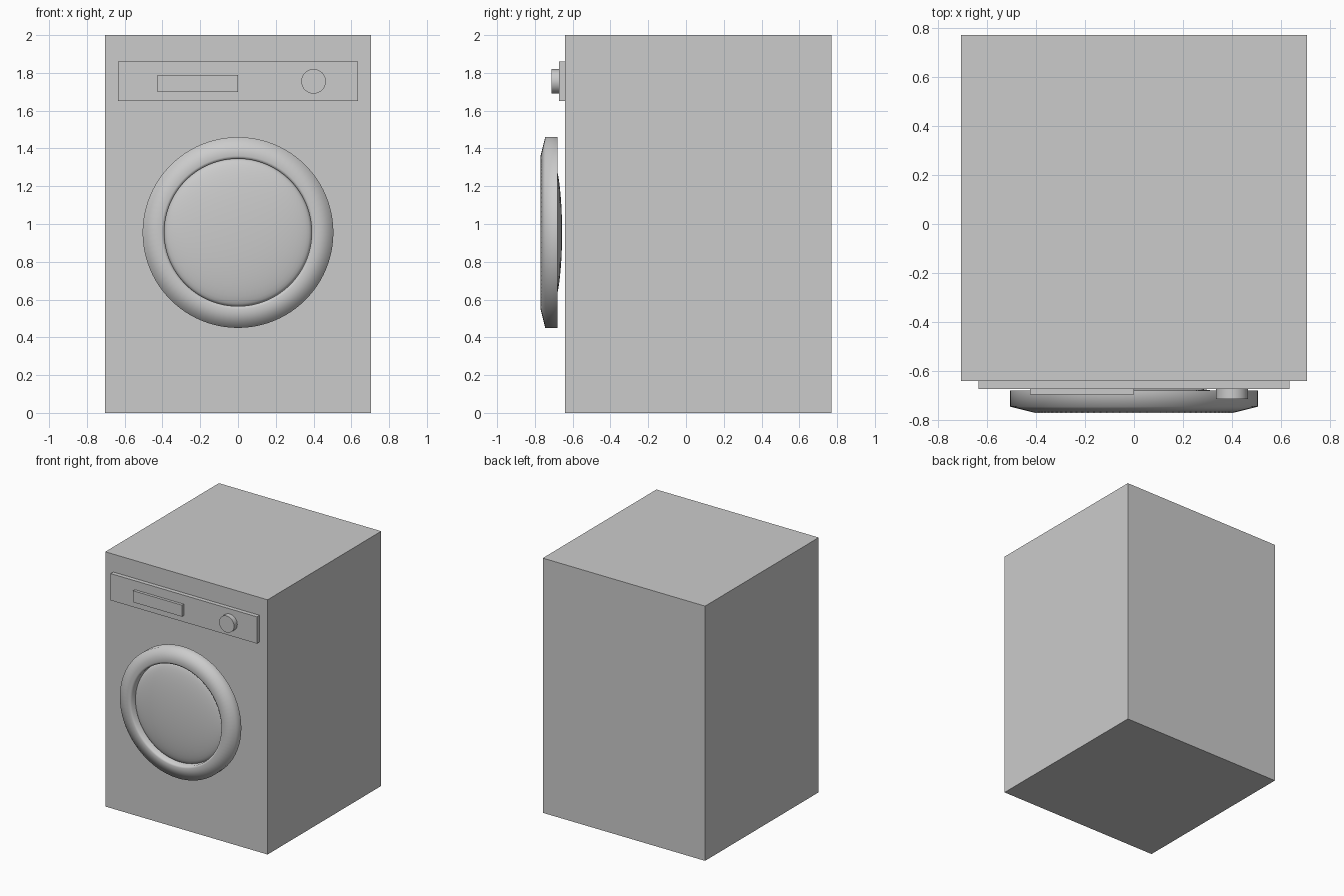
import bpy, bmesh, math
from mathutils import Matrix

if "Cube" in bpy.data.objects:
    bpy.data.objects.remove(bpy.data.objects["Cube"])

grey = bpy.data.materials.new("light_grey")
grey.diffuse_color = (0.6, 0.6, 0.6, 1)
grey.use_nodes = True
grey.node_tree.nodes["Principled BSDF"].inputs["Base Color"].default_value = grey.diffuse_color


def finish(name, bm, smooth=None):
    bmesh.ops.recalc_face_normals(bm, faces=bm.faces)
    mesh = bpy.data.meshes.new(name)
    bm.to_mesh(mesh)
    bm.free()
    mesh.materials.append(grey)
    obj = bpy.data.objects.new(name, mesh)
    bpy.context.collection.objects.link(obj)
    if smooth:
        bpy.ops.object.select_all(action='DESELECT')
        obj.select_set(True)
        bpy.context.view_layer.objects.active = obj
        bpy.ops.object.shade_smooth_by_angle(angle=math.radians(smooth))
    return obj


def box(name, x, y, z):
    bm = bmesh.new()
    size = [b - a for a, b in (x, y, z)]
    mid = [(a + b) / 2 for a, b in (x, y, z)]
    bmesh.ops.create_cube(bm, size=1, matrix=Matrix.Translation(mid) @ Matrix.Diagonal((*size, 1)))
    return finish(name, bm)


def lathe(name, profile, cx, cz, steps=96, closed=False, smooth=40):
    """Turn (radius, y) points around an axis along y."""
    bm = bmesh.new()
    verts = [bm.verts.new((cx + r, y, cz)) for r, y in profile]
    edges = [bm.edges.new(p) for p in zip(verts, verts[1:])]
    if closed:
        edges.append(bm.edges.new((verts[-1], verts[0])))
    bmesh.ops.spin(bm, geom=verts + edges, cent=(cx, 0, cz), axis=(0, 1, 0),
                   angle=math.tau, steps=steps)
    bmesh.ops.remove_doubles(bm, verts=bm.verts, dist=1e-5)
    return finish(name, bm, smooth)


# Cabinet and control panel
box("cabinet", (-0.705, 0.705), (-0.64, 0.77), (0, 2))
box("control_panel", (-0.635, 0.635), (-0.673, -0.64), (1.65, 1.86))
box("display", (-0.425, 0.0), (-0.695, -0.67), (1.70, 1.79))

# Program dial
lathe("dial", [(0, -0.67), (0.065, -0.67), (0.065, -0.713), (0, -0.713)], 0.4, 1.755, 48)

# Door ring with a sloping face
lathe("door_ring",
      [(0.39, -0.68), (0.505, -0.68), (0.505, -0.745), (0.405, -0.77), (0.39, -0.762)],
      0, 0.955, closed=True, smooth=80)

# Lens-shaped door glass
lens = [(0.39 * math.sin(math.pi * i / 24), -0.7125 + 0.0565 * math.cos(math.pi * i / 24))
        for i in range(25)]
lathe("door_glass", lens, 0, 0.955, smooth=60)
